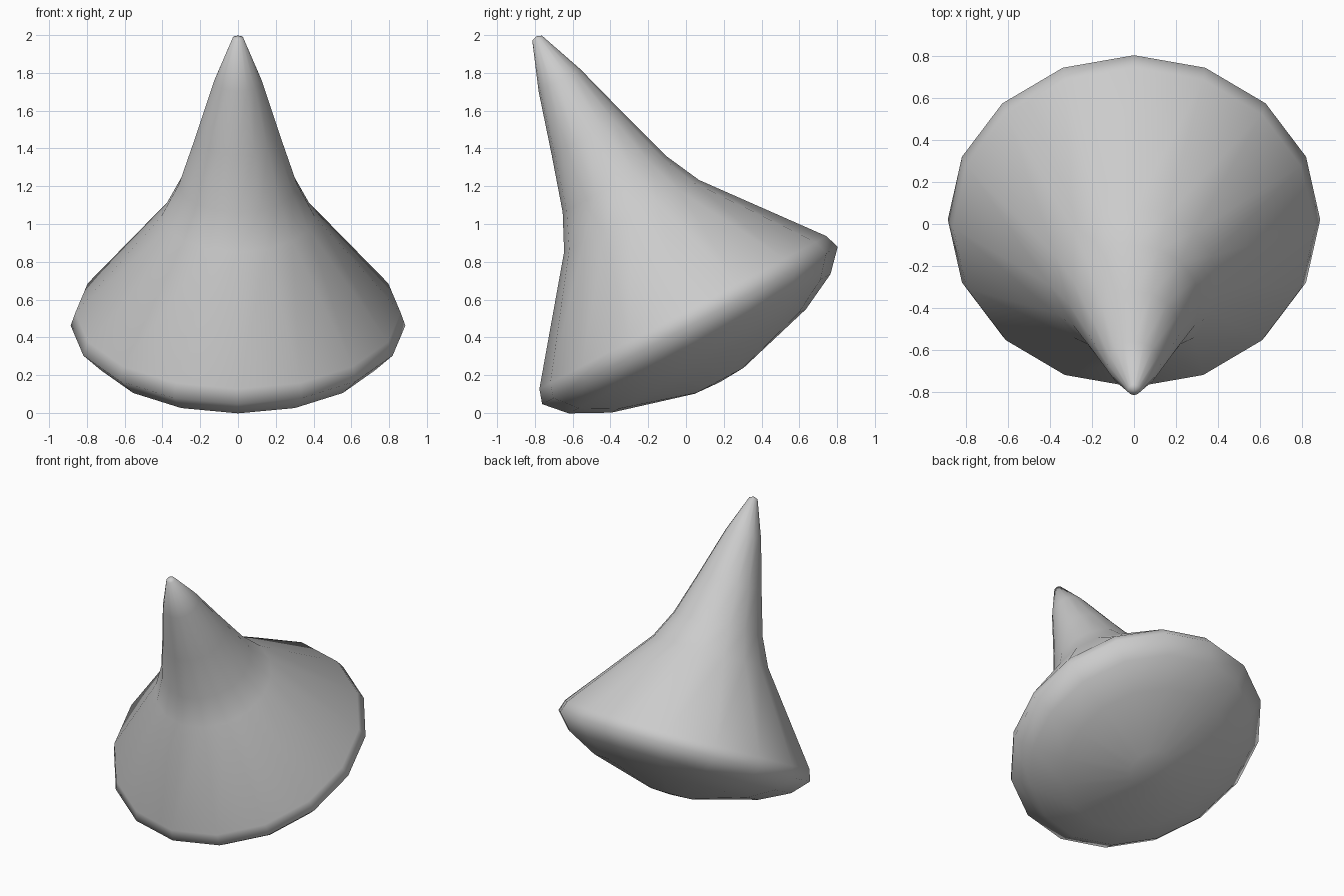
import bpy, bmesh, math
from mathutils import Vector

if "Cube" in bpy.data.objects:
    bpy.data.objects.remove(bpy.data.objects["Cube"])

# Lathe profile (radius, height along the tilted axis), bottom dome to tip
PROFILE = [(0.146, 0.068), (0.583, 0.187), (0.785, 0.29), (0.886, 0.399),
           (0.861, 0.477), (0.405, 1.056), (0.313, 1.245), (0.222, 1.54),
           (0.125, 1.87), (0.029, 2.122)]
SIDES = 16

bm = bmesh.new()
rings = []
for r, h in PROFILE:
    rings.append([bm.verts.new((r * math.cos(2 * math.pi * i / SIDES),
                                r * math.sin(2 * math.pi * i / SIDES), h))
                  for i in range(SIDES)])
bottom = bm.verts.new((0, 0, 0.06))
tip = bm.verts.new((0, 0, 2.133))
for i in range(SIDES):
    j = (i + 1) % SIDES
    for a, b in zip(rings, rings[1:]):
        bm.faces.new((a[i], a[j], b[j], b[i]))
    bm.faces.new((rings[0][j], rings[0][i], bottom))
    bm.faces.new((rings[-1][i], rings[-1][j], tip))
bmesh.ops.recalc_face_normals(bm, faces=bm.faces)
for f in bm.faces:
    f.smooth = True

mesh = bpy.data.meshes.new("flared_cone")
bm.to_mesh(mesh)
bm.free()

# Tilt the cone towards the front and rest its dome on the ground
cone = bpy.data.objects.new("flared_cone", mesh)
bpy.context.collection.objects.link(cone)
cone.rotation_euler = (math.radians(28), 0, 0)
cone.location = Vector((0, 0.208, 0.11))
